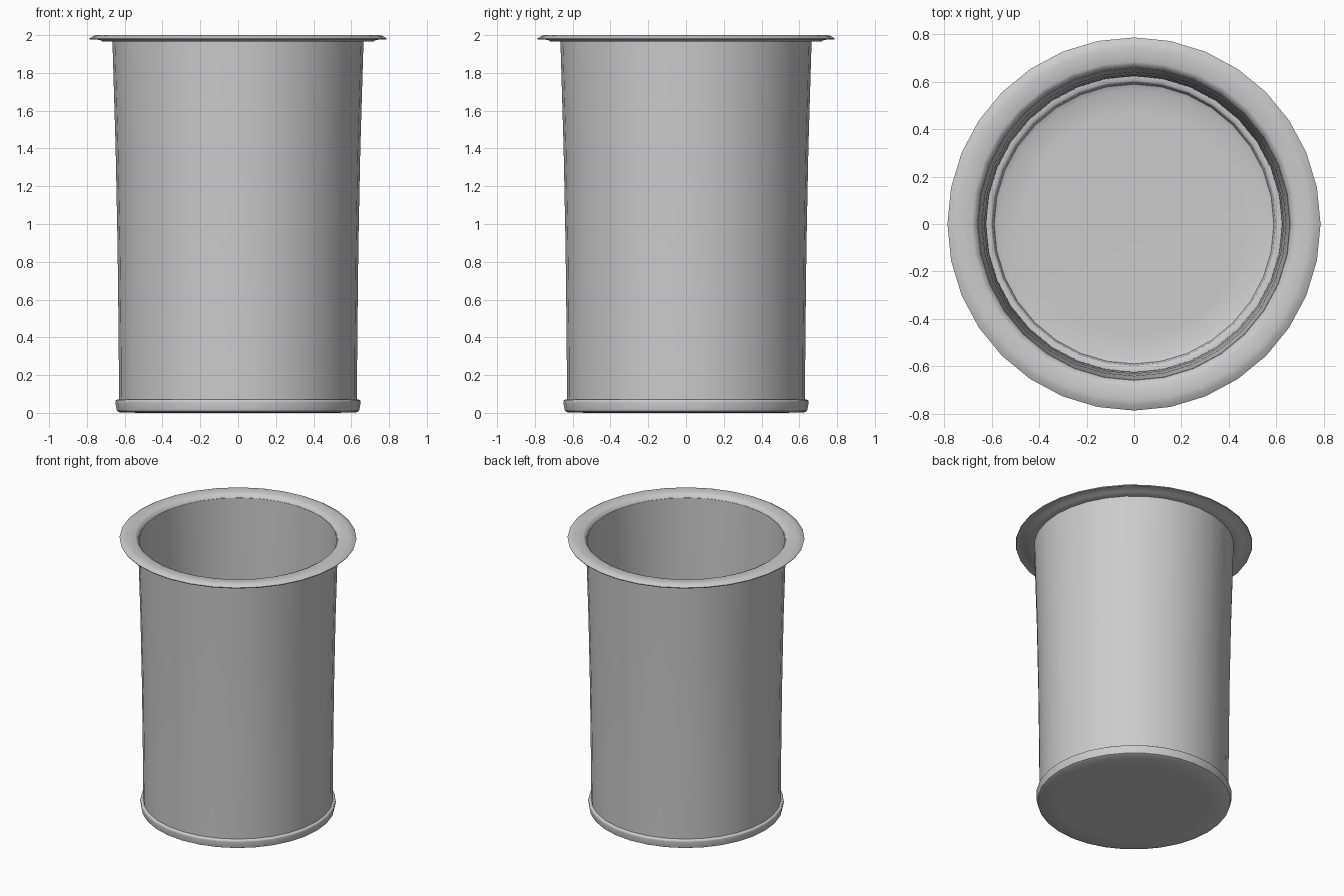
import bpy
import math

cube = bpy.data.objects.get("Cube")
if cube:
    bpy.data.objects.remove(cube, do_unlink=True)

SIDES = 32

# One plain grey for the whole container
grey = bpy.data.materials.new("plain grey")
grey.use_nodes = True
COLOUR = (0.6, 0.6, 0.6, 1)
grey.diffuse_color = COLOUR
grey.node_tree.nodes["Principled BSDF"].inputs["Base Color"].default_value = COLOUR


def lathe(name, profile, closed):
    """Spin (radius, height) points around z; a zero radius makes a pole."""
    verts, faces, rings = [], [], []
    for r, z in profile:
        start = len(verts)
        if r == 0:
            verts.append((0, 0, z))
            rings.append([start] * SIDES)
            continue
        for i in range(SIDES):
            a = 2 * math.pi * i / SIDES
            verts.append((r * math.cos(a), r * math.sin(a), z))
        rings.append(list(range(start, start + SIDES)))
    pairs = list(zip(rings, rings[1:]))
    if closed:
        pairs.append((rings[-1], rings[0]))
    for low, high in pairs:
        for i in range(SIDES):
            j = (i + 1) % SIDES
            quad = [low[i], low[j], high[j], high[i]]
            faces.append(list(dict.fromkeys(quad)))
    mesh = bpy.data.meshes.new(name)
    mesh.from_pydata(verts, [], faces)
    mesh.materials.append(grey)
    obj = bpy.data.objects.new(name, mesh)
    bpy.context.collection.objects.link(obj)
    bpy.ops.object.select_all(action="DESELECT")
    obj.select_set(True)
    bpy.context.view_layer.objects.active = obj
    bpy.ops.object.shade_smooth_by_angle(angle=math.radians(50))
    return obj


# Thin tapered wall, open at both ends
lathe("wall", [
    (0.63, 0.05), (0.632, 0.4), (0.638, 0.9), (0.648, 1.4), (0.665, 1.97),
    (0.657, 1.97), (0.641, 1.4), (0.631, 0.9), (0.625, 0.4), (0.623, 0.05),
], True)

# Flared rim with a downturned lip
lathe("rim", [
    (0.665, 1.965), (0.715, 1.965), (0.73, 1.975), (0.785, 1.977),
    (0.787, 1.983), (0.765, 1.996), (0.745, 2.0), (0.685, 1.997),
    (0.67, 1.99), (0.657, 1.965),
], True)

# Base cup: rounded foot, stepped ledge and recessed floor
lathe("base", [
    (0, 0), (0.5, 0), (0.625, 0.002), (0.641, 0.01), (0.65, 0.055),
    (0.648, 0.065), (0.64, 0.07), (0.605, 0.07), (0.597, 0.062),
    (0.59, 0.025), (0.57, 0.016), (0.47, 0.014), (0, 0.014),
], False)
